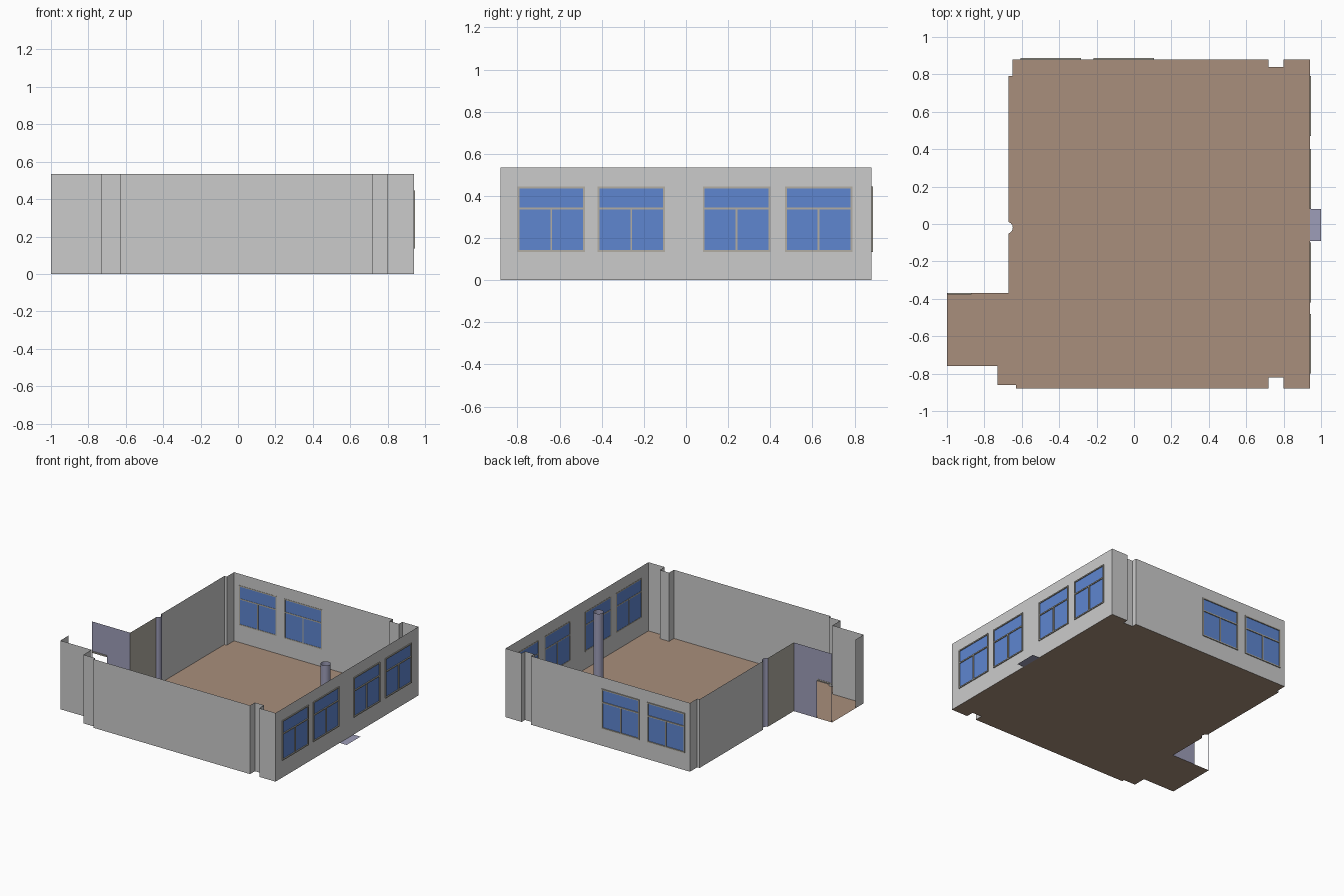
import bpy, bmesh, math
from mathutils import Vector

if "Cube" in bpy.data.objects:
    bpy.data.objects.remove(bpy.data.objects["Cube"])

H = 0.535  # wall height


def mat(name, rgb):
    m = bpy.data.materials.new(name)
    lin = [((c / 255 + 0.055) / 1.055) ** 2.4 for c in rgb]
    m.diffuse_color = (*lin, 1)
    m.use_nodes = True
    m.node_tree.nodes["Principled BSDF"].inputs["Base Color"].default_value = m.diffuse_color
    return m


WALL = mat("wall_grey", (203, 203, 203))
FLOOR = mat("floor_tan", (169, 143, 124))
GLASS = mat("glass_blue", (94, 134, 208))
PURPLE = mat("lavender_grey", (157, 157, 184))
WARM = mat("warm_grey", (178, 174, 163))


def make(name, bm, material):
    me = bpy.data.meshes.new(name)
    bm.to_mesh(me)
    bm.free()
    me.materials.append(material)
    ob = bpy.data.objects.new(name, me)
    bpy.context.collection.objects.link(ob)
    return ob


def quad(bm, pts):
    bm.faces.new([bm.verts.new(p) for p in pts])


def add_wall(bm, p, q, holes=()):
    """Upright sheet from p to q; holes are (s0, s1, z0, z1) along it."""
    p, q = Vector((*p, 0)), Vector((*q, 0))
    length = (q - p).length
    d = (q - p) / length
    ss = sorted({0, length, *[v for h in holes for v in h[:2]]})
    zs = sorted({0, H, *[v for h in holes for v in h[2:]]})
    for a, b in zip(ss, ss[1:]):
        for lo, hi in zip(zs, zs[1:]):
            s, z = (a + b) / 2, (lo + hi) / 2
            if any(h[0] < s < h[1] and h[2] < z < h[3] for h in holes):
                continue
            quad(bm, [p + d * t + Vector((0, 0, k))
                      for t, k in ((a, lo), (b, lo), (b, hi), (a, hi))])


def add_bar(bm, p, d, s0, s1, z0, z1, n0=-0.002, n1=0.007):
    """Box lying along a wall that starts at p and runs along d."""
    p, d = Vector((*p, 0)), Vector((*d, 0))
    n = Vector((d.y, -d.x, 0))
    v = [bm.verts.new(p + d * s + n * o + Vector((0, 0, z)))
         for s in (s0, s1) for o in (n0, n1) for z in (z0, z1)]
    for f in ((0, 1, 3, 2), (4, 6, 7, 5), (0, 4, 5, 1),
              (2, 3, 7, 6), (0, 2, 6, 4), (1, 5, 7, 3)):
        bm.faces.new([v[i] for i in f])
    bmesh.ops.recalc_face_normals(bm, faces=bm.faces)


def add_window(name, p, d, s0, s1, z0, z1):
    """Framed window: wide top light above two lower panes."""
    w, zm, sm = 0.009, 0.34, (s0 + s1) / 2
    bm = bmesh.new()
    for bar in ((s0, s0 + w, z0, z1), (s1 - w, s1, z0, z1),
                (s0 + w, s1 - w, z0, z0 + w), (s0 + w, s1 - w, z1 - w, z1),
                (s0 + w, s1 - w, zm - w / 2, zm + w / 2),
                (sm - w / 2, sm + w / 2, z0 + w, zm - w / 2)):
        add_bar(bm, p, d, *bar)
    make(name + "_frame", bm, WARM)
    bm = bmesh.new()
    P, D = Vector((*p, 0)), Vector((*d, 0))
    quad(bm, [P + D * s + Vector((0, 0, z))
              for s, z in ((s0, z0), (s1, z0), (s1, z1), (s0, z1))])
    make(name + "_glass", bm, GLASS)


# Room outline, anticlockwise, split where the wall finish changes
arc = [(-0.68 + 0.032 * math.cos(a), -0.02 + 0.032 * math.sin(a))
       for a in [math.radians(72 - 144 * i / 12) for i in range(13)]]
front = [(-1, -0.66), (-1, -0.76), (-0.73, -0.76), (-0.73, -0.86),
         (-0.63, -0.86), (-0.63, -0.88), (0.72, -0.88), (0.72, -0.82),
         (0.80, -0.82), (0.80, -0.88), (0.94, -0.88)]
back = [(0.94, 0.88), (0.80, 0.88), (0.80, 0.84), (0.72, 0.84), (0.72, 0.88),
        (-0.65, 0.88), (-0.65, 0.79), (-0.67, 0.79), arc[0]]
entry = [arc[-1], (-0.67, -0.37), (-1, -0.37)]

# Floor
bm = bmesh.new()
bm.faces.new([bm.verts.new((x, y, 0))
              for x, y in front + back + arc[1:-1] + entry])
make("floor", bm, FLOOR)

# Windows: (start, direction, spans) for the right and back walls
Z0, Z1 = 0.135, 0.445
right_spans = [(y + 0.88, y + 1.20) for y in (-0.80, -0.42, 0.08, 0.47)]
back_spans = [(0.72 - x, 0.72 - x + 0.325) for x in (0.108, -0.283)]
holes = {(0.94, -0.88): [(a, b, Z0, Z1) for a, b in right_spans],
         (0.72, 0.88): [(a, b, Z0, Z1) for a, b in back_spans]}
for name, p, d, spans in (("right_window", (0.94, -0.88), (0, 1), right_spans),
                          ("back_window", (0.72, 0.88), (-1, 0), back_spans)):
    for i, (a, b) in enumerate(spans):
        add_window(f"{name}_{i + 1}", p, d, a, b, Z0, Z1)

# Main grey walls
bm = bmesh.new()
path = front + back
for p, q in zip(path, path[1:]):
    add_wall(bm, p, q, holes.get(p, ()))
bmesh.ops.remove_doubles(bm, verts=bm.verts, dist=1e-5)
make("outer_walls", bm, WALL)

# Warm grey wall beside the entry
bm = bmesh.new()
add_wall(bm, entry[0], entry[1])
make("entry_side_wall", bm, WARM)

# Lavender entry wall with door opening and its head trim
bm = bmesh.new()
add_wall(bm, entry[1], entry[2], [(0.20, 0.326, 0, 0.305)])
make("entry_door_wall", bm, PURPLE)
bm = bmesh.new()
add_bar(bm, entry[1], (-1, 0), 0.20, 0.326, 0.295, 0.305, -0.008, 0.002)
make("door_head_trim", bm, WARM)

# Half-round column set in the left wall
bm = bmesh.new()
for p, q in zip(arc, arc[1:]):
    add_wall(bm, p, q)
bmesh.ops.remove_doubles(bm, verts=bm.verts, dist=1e-5)
for f in bm.faces:
    f.smooth = True
make("wall_column", bm, PURPLE)

# Free-standing open column
bm = bmesh.new()
bmesh.ops.create_cone(bm, cap_ends=False, segments=24,
                      radius1=0.036, radius2=0.036, depth=H)
for f in bm.faces:
    f.smooth = True
make("round_column", bm, PURPLE).location = (0.755, 0, H / 2)

# Flat step outside the right wall
bm = bmesh.new()
quad(bm, [(0.94, -0.09, 0), (1, -0.09, 0), (1, 0.08, 0), (0.94, 0.08, 0)])
make("outside_step", bm, PURPLE)
